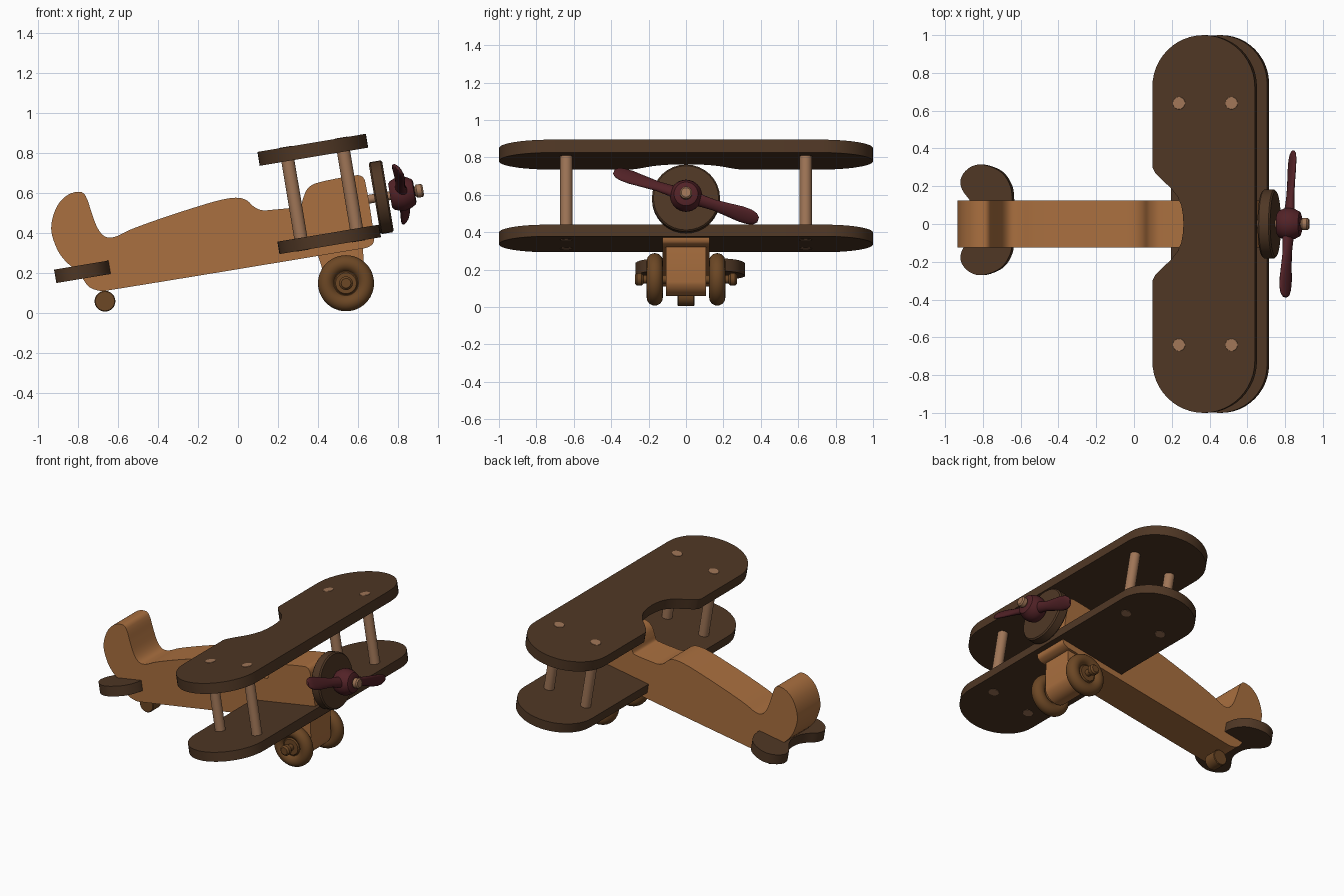
import bpy, bmesh, math
from mathutils import Matrix, Vector

if "Cube" in bpy.data.objects:
    bpy.data.objects.remove(bpy.data.objects["Cube"])

TILT = Matrix.Rotation(-math.radians(9.5), 4, 'Y')      # nose-up attitude
UPRIGHT = Matrix.Rotation(math.pi / 2, 4, 'X')          # profile x,y -> world x,z


def material(name, rgb):
    m = bpy.data.materials.new(name)
    m.diffuse_color = (*rgb, 1)
    m.use_nodes = True
    m.node_tree.nodes["Principled BSDF"].inputs["Base Color"].default_value = m.diffuse_color
    return m


HONEY = material("honey wood", (0.40, 0.16, 0.05))
WALNUT = material("walnut wood", (0.078, 0.038, 0.018))
MAROON = material("maroon wood", (0.085, 0.016, 0.020))
OAK = material("wheel wood", (0.15, 0.063, 0.018))
TAN = material("dowel wood", (0.35, 0.18, 0.095))


def finish(name, bm, mat, matrix=Matrix(), smooth=35):
    bmesh.ops.recalc_face_normals(bm, faces=bm.faces)
    me = bpy.data.meshes.new(name)
    bm.to_mesh(me)
    bm.free()
    me.materials.append(mat)
    ob = bpy.data.objects.new(name, me)
    bpy.context.collection.objects.link(ob)
    ob.matrix_world = matrix
    bpy.ops.object.select_all(action='DESELECT')
    ob.select_set(True)
    bpy.context.view_layer.objects.active = ob
    bpy.ops.object.shade_smooth_by_angle(angle=math.radians(smooth))
    return ob


def spline(pts, steps=4):
    """Closed smooth curve through the points."""
    P, n, out = [Vector(p) for p in pts], len(pts), []
    for i in range(n):
        a, b, c, d = P[i - 1], P[i], P[(i + 1) % n], P[(i + 2) % n]
        for k in range(steps):
            t = k / steps
            # tangents limited by segment length keep short corners tidy
            L = (c - b).length
            m0 = (c - a).normalized() * L
            m1 = (d - b).normalized() * L
            out.append(b * (2*t**3 - 3*t**2 + 1) + m0 * (t**3 - 2*t**2 + t)
                       + c * (3*t**2 - 2*t**3) + m1 * (t**3 - t**2))
    return out


def prism(pts, depth):
    bm = bmesh.new()
    lo = [bm.verts.new((p[0], p[1], -depth / 2)) for p in pts]
    hi = [bm.verts.new((p[0], p[1], depth / 2)) for p in pts]
    bm.faces.new(lo[::-1])
    bm.faces.new(hi)
    n = len(pts)
    for i in range(n):
        bm.faces.new((lo[i], lo[(i + 1) % n], hi[(i + 1) % n], hi[i]))
    return bm


def lathe(name, profile, mat, matrix, sides=40):
    """Spin (radius, height) points about local z."""
    bm = bmesh.new()
    vs = [bm.verts.new((r, 0, h)) for r, h in profile]
    es = [bm.edges.new(p) for p in zip(vs, vs[1:])]
    bmesh.ops.spin(bm, geom=vs + es, cent=(0, 0, 0), axis=(0, 0, 1),
                   angle=2 * math.pi, steps=sides, use_duplicate=False)
    bmesh.ops.remove_doubles(bm, verts=bm.verts, dist=1e-5)
    return finish(name, bm, mat, matrix)


def rod(name, r, h0, h1, mat, matrix, b=0.004):
    return lathe(name, [(0, h0), (r - b, h0), (r, h0 + b), (r, h1 - b),
                        (r - b, h1), (0, h1)], mat, matrix, 32)


# Fuselage with fin, cut as one thick side profile
body = [(-.69, .11), (-.745, .13), (-.79, .19), (-.885, .285), (-.93, .39), (-.93, .46),
        (-.90, .54), (-.85, .59), (-.79, .605), (-.762, .585), (-.73, .495), (-.70, .42),
        (-.662, .38), (-.615, .38), (-.54, .415), (-.39, .47), (-.19, .535), (-.07, .568),
        (.005, .575), (.047, .56), (.08, .53), (.12, .513), (.17, .515), (.305, .53),
        (.316, .54), (.325, .57), (.347, .62), (.39, .648), (.585, .687), (.618, .683),
        (.636, .655), (.678, .40), (.677, .35), (.65, .328), (.62, .321), (-.65, .112)]
finish("fuselage", prism(spline(body), 0.25), HONEY, UPRIGHT)

# Undercarriage block with rounded foot
foot = [(.54 + .092 * math.cos(a), .15 + .092 * math.sin(a))
        for a in [math.radians(190 + 8 * i) for i in range(21)]]
finish("undercarriage_block", prism([(.625, .335), (.395, .30)] + foot, 0.215), HONEY, UPRIGHT)


# Wings
def wing(name, length, thick, centre, notch):
    r, pts = length / 2, []
    for s in (1, -1):
        for i in range(25):
            a = math.pi * i / 24
            pts.append((s * r * math.cos(a), s * ((1 - r) + r * math.sin(a))))
        if s == 1 and notch:
            half = [(0, .30), (.015, .272), (.05, .235), (.10, .19), (.135, .145),
                    (.155, .10), (.164, .05)]
            pts += [(x - r, y) for x, y in half] + [(.167 - r, 0)]
            pts += [(x - r, -y) for x, y in half[::-1]]
    bm = prism(pts, thick)
    lead = [e for e in bm.edges if all(v.co.z > 0 and v.co.x > -.1 for v in e.verts)]
    bmesh.ops.bevel(bm, geom=lead, offset=0.024, segments=4, profile=0.5, affect='EDGES')
    finish(name, bm, WALNUT, Matrix.Translation(centre) @ TILT)


UPPER = Vector((.374, 0, .815))
wing("upper_wing", .55, .07, UPPER, True)
wing("lower_wing", .515, .063, Vector((.456, 0, .367)), False)

# Wing struts, ends just proud of the wings
for i, a in enumerate((-.132, .15)):
    for side, y in (("left", .64), ("right", -.64)):
        rod(f"strut_{side}_{i + 1}", .033, -.489, .037, TAN,
            Matrix.Translation(UPPER) @ TILT @ Matrix.Translation((a, y, 0)), .001)

# Tailplane: two lobes with a notch behind
half_tail = [(.14, .02), (.14, .12), (.13, .18), (.09, .245), (.03, .28), (-.04, .293),
             (-.10, .268), (-.136, .215), (-.128, .16), (-.085, .10), (-.06, .04)]
tail = half_tail + [(x, -y) for x, y in half_tail[::-1]]
finish("tailplane", prism(spline(tail), .068), WALNUT,
       Matrix.Translation((-.778, .022, .205)) @ TILT)

# Nose parts spin about a tilted axis
AXIS = Matrix.Translation((.716, 0, .578)) @ TILT @ Matrix.Rotation(math.pi / 2, 4, 'Y')
rod("engine_disc", .182, -.034, .034, WALNUT, AXIS, .008)
rod("propeller_shaft", .022, -.12, .19, TAN, AXIS)
rod("propeller_cap", .033, .172, .213, TAN, AXIS, .008)
lathe("propeller_hub", [(0, .045), (.06, .045), (.072, .055), (.084, .085), (.086, .11),
                        (.078, .14), (.064, .165), (.05, .17), (0, .17)], MAROON, AXIS)

# Twisted propeller blades: (radius, half chord, half thickness)
stations = [(.04, .04, .03), (.10, .033, .024), (.16, .031, .019), (.23, .038, .016),
            (.31, .046, .015), (.36, .044, .014), (.39, .034, .012), (.407, .016, .007)]
for k in range(2):
    bm = bmesh.new()
    rings = []
    for r, c, t in stations:
        tw = math.radians(32)
        ring = []
        for j in range(16):
            a = 2 * math.pi * j / 16
            p, q = c * math.cos(a), t * math.sin(a)
            ring.append(bm.verts.new((r, p * math.cos(tw) - q * math.sin(tw),
                                      p * math.sin(tw) + q * math.cos(tw))))
        rings.append(ring)
    for A, B in zip(rings, rings[1:]):
        for j in range(16):
            bm.faces.new((A[j], A[(j + 1) % 16], B[(j + 1) % 16], B[j]))
    bm.faces.new(rings[0])
    bm.faces.new(rings[-1])
    # local -x is up, local y is world y
    spin = Matrix.Rotation(math.radians(180 + 71.3) * 1 + math.pi * k, 4, 'Z')
    spin = Matrix.Rotation(math.radians(198.7 + 0) + math.pi * k + math.radians(52.6), 4, 'Z')
    finish(f"propeller_blade_{k + 1}", bm, MAROON,
           AXIS @ Matrix.Translation((0, 0, .105)) @ spin, 60)

# Main wheels with a recessed ring, and axle pegs
tread = [(.098 + .042 * math.cos(a), .043 * math.sin(a))
         for a in [math.radians(150 - 15 * i) for i in range(21)]]
wheel = [(0, .030), (.052, .030), (.058, .022)] + tread + [(.058, -.022), (.052, -.030), (0, -.030)]
for side, s in (("left", 1), ("right", -1)):
    M = Matrix.Translation((.54, 0, .148)) @ Matrix.Rotation(-s * math.pi / 2, 4, 'X')
    lathe(f"wheel_{side}", wheel, OAK, M @ Matrix.Translation((0, 0, .167)), 48)
    rod(f"axle_{side}", .022, .05, .25, OAK, M)
    rod(f"axle_cap_{side}", .034, .228, .272, OAK, M, .01)

# Tail roller
rod("tail_roller", .052, -.045, .045, OAK,
    Matrix.Translation((-.665, 0, .058)) @ UPRIGHT, .004)
